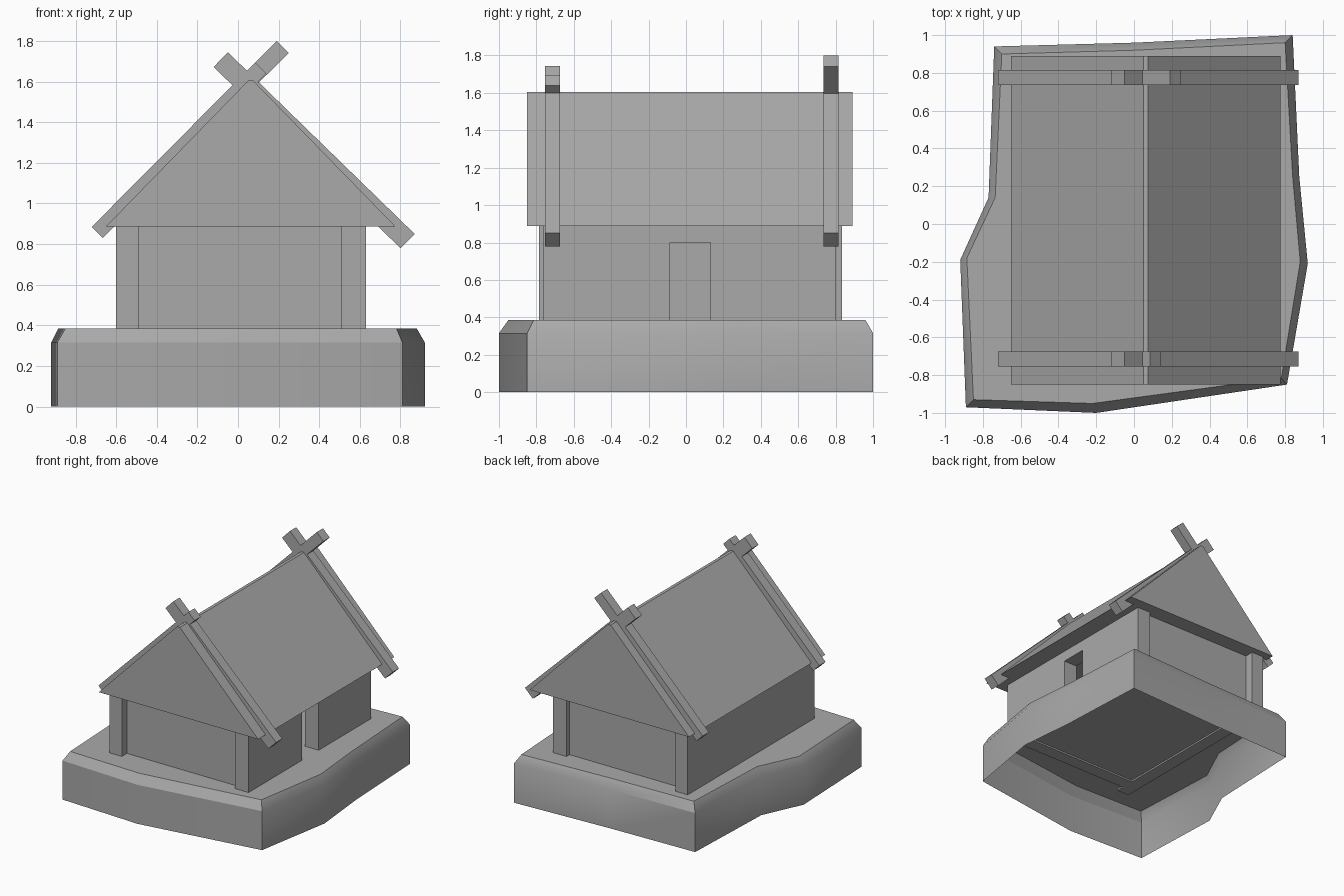
import bpy
import bmesh
from math import radians

cube = bpy.data.objects.get("Cube")
if cube:
    bpy.data.objects.remove(cube, do_unlink=True)

# One plain grey for the whole model
GREY = (0.4, 0.4, 0.4, 1.0)
grey = bpy.data.materials.new("plain grey")
grey.use_nodes = True
grey.diffuse_color = GREY
grey.node_tree.nodes["Principled BSDF"].inputs["Base Color"].default_value = GREY


def add_object(name, bm):
    mesh = bpy.data.meshes.new(name)
    bm.to_mesh(mesh)
    bm.free()
    mesh.materials.append(grey)
    obj = bpy.data.objects.new(name, mesh)
    bpy.context.collection.objects.link(obj)
    return obj


def bridge(bm, ring_a, ring_b):
    count = len(ring_a)
    for i in range(count):
        j = (i + 1) % count
        bm.faces.new((ring_a[i], ring_a[j], ring_b[j], ring_b[i]))


def extrude_profile(name, profile, start, end, axis="y"):
    """Extrude a closed (x, z) profile along y, or a (y, z) profile along x."""
    bm = bmesh.new()
    rings = []
    for d in (start, end):
        rings.append([bm.verts.new((a, d, z) if axis == "y" else (d, a, z))
                      for a, z in profile])
    bridge(bm, *rings)
    bm.faces.new(rings[0])
    bm.faces.new(rings[1])
    bmesh.ops.recalc_face_normals(bm, faces=bm.faces)
    return add_object(name, bm)


def box(name, x0, x1, y0, y1, z0, z1):
    return extrude_profile(name, [(x0, z0), (x1, z0), (x1, z1), (x0, z1)], y0, y1)


# Rocky base: open underneath, chamfered top edge
outer = [(-0.89, -0.97), (-0.2, -1.0), (0.81, -0.85), (0.92, -0.21), (0.875, 0.25),
         (0.84, 1.0), (0.0, 0.96), (-0.74, 0.94), (-0.77, 0.14), (-0.92, -0.19)]
inner = [(-0.85, -0.93), (-0.22, -0.95), (0.78, -0.815), (0.88, -0.2), (0.84, 0.25),
         (0.8, 0.96), (0.0, 0.92), (-0.7, 0.9), (-0.735, 0.14), (-0.885, -0.18)]
bm = bmesh.new()
rings = [[bm.verts.new((x, y, z)) for x, y in outline]
         for outline, z in ((outer, 0.0), (outer, 0.315), (inner, 0.385))]
bridge(bm, rings[0], rings[1])
bridge(bm, rings[1], rings[2])
bm.faces.new(rings[2])
base = add_object("base", bm)
base.data.shade_smooth()
base.data.set_sharp_from_angle(angle=radians(30))

# Walls: thick side slabs with the end walls set back between them
FLOOR, EAVES, LINTEL = 0.372, 0.887, 0.8
box("right_wall", -0.6, -0.49, -0.785, 0.835, FLOOR, EAVES)
box("left_wall_front", 0.51, 0.63, -0.765, -0.085, FLOOR, EAVES)
extrude_profile("left_wall_back",
                [(0.13, FLOOR), (0.8, FLOOR), (0.8, EAVES),
                 (-0.085, EAVES), (-0.085, LINTEL), (0.13, LINTEL)],
                0.51, 0.63, axis="x")
box("front_wall", -0.49, 0.51, -0.72, -0.61, FLOOR, EAVES)
box("back_wall", -0.49, 0.51, 0.65, 0.76, FLOOR, EAVES)

# Roof: solid prism with a narrow flat ridge
extrude_profile("roof", [(-0.65, EAVES), (0.775, EAVES), (0.075, 1.605), (0.05, 1.605)],
                -0.85, 0.89)

# Crossed gable beams; one of the back pair is longer
short_tip = [(0.14, 1.64), (0.085, 1.695)]
long_tip = [(0.25, 1.742), (0.19, 1.8)]
for end, y0, y1, tip in (("front", -0.755, -0.675, short_tip),
                         ("back", 0.735, 0.815, long_tip)):
    extrude_profile(end + "_beam_right", [(-0.72, 0.885), (-0.665, 0.83)] + tip, y0, y1)
    extrude_profile(end + "_beam_left",
                    [(0.8, 0.78), (0.87, 0.85), (-0.05, 1.745), (-0.12, 1.672)], y0, y1)
